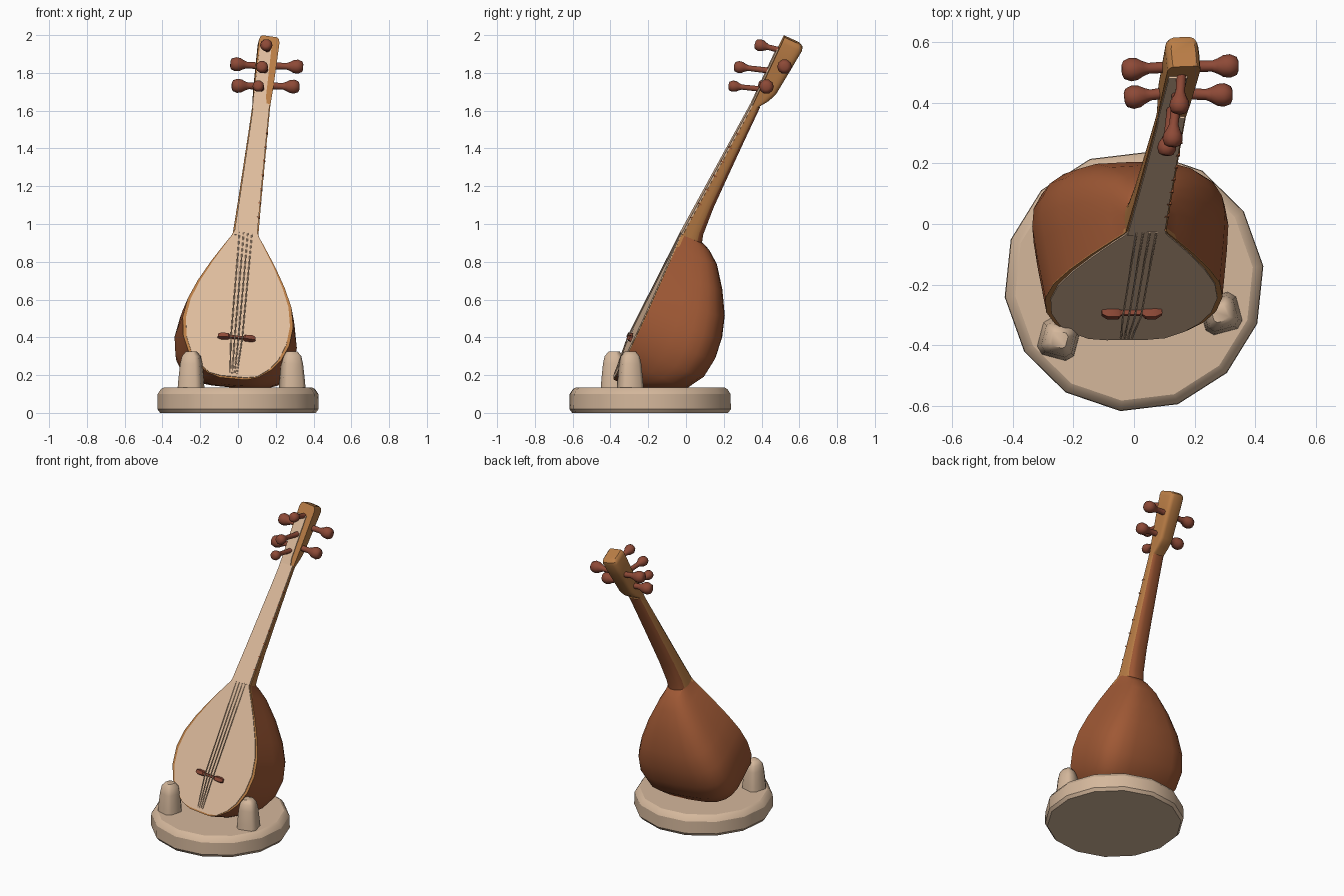
import bpy, bmesh, math
from mathutils import Vector, Matrix

if "Cube" in bpy.data.objects:
    bpy.data.objects.remove(bpy.data.objects["Cube"])


def material(name, c):
    m = bpy.data.materials.new(name)
    m.diffuse_color = (*c, 1)
    m.use_nodes = True
    m.node_tree.nodes["Principled BSDF"].inputs["Base Color"].default_value = m.diffuse_color
    return m


BROWN = material("red brown wood", (.345, .098, .035))
OCHRE = material("ochre wood", (.50, .21, .062))
CREAM = material("cream wood", (.75, .515, .345))
STONE = material("pale stand", (.66, .475, .33))
PEG = material("dark peg wood", (.27, .068, .038))


def finish(name, bm, mats, angle=35):
    bmesh.ops.remove_doubles(bm, verts=bm.verts, dist=1e-5)
    bmesh.ops.recalc_face_normals(bm, faces=bm.faces)
    me = bpy.data.meshes.new(name)
    bm.to_mesh(me)
    bm.free()
    ob = bpy.data.objects.new(name, me)
    bpy.context.collection.objects.link(ob)
    for m in mats:
        me.materials.append(m)
    for o in bpy.context.selected_objects:
        o.select_set(False)
    bpy.context.view_layer.objects.active = ob
    ob.select_set(True)
    bpy.ops.object.shade_smooth_by_angle(angle=math.radians(angle))
    return ob


def frame(a, b, turn=.05):
    """Local x = sideways, y = out of the soundboard, z = along the axis."""
    u = (b - a).normalized()
    s = Vector((1, turn, -.11))
    s = (s - u * s.dot(u)).normalized()
    n = s.cross(u)
    return Matrix.Translation(a) @ Matrix((s, n, u)).transposed().to_4x4()


def loft(name, rings, mats, mat, rule=None, angle=35):
    """Skin closed rings of local points; rule(i) gives the material of strip i."""
    bm = bmesh.new()
    rows = [[bm.verts.new(mat @ Vector(p)) for p in r] for r in rings]
    k = len(rows[0])
    for a, b in zip(rows, rows[1:]):
        for i in range(k):
            f = bm.faces.new((a[i], a[(i + 1) % k], b[(i + 1) % k], b[i]))
            f.material_index = rule(i) if rule else 0
    bm.faces.new(rows[0])
    bm.faces.new(rows[-1])
    return finish(name, bm, mats, angle)


def section(t, w, d, bulge, p, n=14):
    """D-shaped cross-section, flat in front and rounded behind."""
    pts = []
    for i in range(n + 1):
        a = math.pi * i / n
        c, s = math.cos(a), max(math.sin(a), 0)
        pts.append((w * math.copysign(abs(c) ** p, c) * (1 + bulge * s), -d * s ** p, t))
    return pts


def strip(t, w0, w1, y0, y1):
    return [(w0, y0, t), (w1, y0, t), (w1, y1, t), (w0, y1, t)]


# axis: body bottom, neck joint, head start, head top
B, J = Vector((-.025, -.37, .2)), Vector((.041, -.02, .95))
T, H = Vector((.123, .345, 1.62)), Vector((.168, .518, 1.99))
body_m, neck_m, head_m = frame(B, J, 0), frame(J, T), frame(T, H)
BL, NL, HL = (J - B).length, (T - J).length, (H - T).length

# bowl body: (t, half width, depth)
KEYS = [(-.022, .07, .08), (0, .135, .15), (.05, .20, .265), (.11, .246, .372), (.2, .282, .425),
        (.31, .294, .438), (.42, .276, .424), (.53, .232, .388), (.65, .170, .318),
        (.76, .105, .235), (.81, .074, .168), (BL, .066, .118)]
loft("bowl_body", [section(t, w, d, .42 if t < .7 else .3 if t < .8 else .05, .64) for t, w, d in KEYS],
     [BROWN, OCHRE], body_m, lambda i: int(i == 14))

# soundboard with ochre rim
loft("soundboard_rim", [strip(t, -w, w, -.012, .004) for t, w, d in KEYS], [OCHRE], body_m)
loft("soundboard", [strip(max(t, -.012), -w * .94, w * .94, 0, .009) for t, w, d in KEYS], [CREAM], body_m)

# neck: ochre sides and brown back
neck = [(-.02, .068, .125), (.05, .066, .10), (.2, .061, .08), (.4, .056, .066),
        (.6, .051, .053), (NL + .02, .047, .042)]
loft("neck", [section(t, w, d, .05, .65) for t, w, d in neck], [OCHRE, BROWN], neck_m,
     lambda i: int(3 <= i <= 10))
loft("fingerboard", [strip(t, -w * .9, w * .9, -.003, .008) for t, w, d in neck], [CREAM], neck_m)

# fret ends along the right edge of the neck
for k in range(7):
    t = .1 + k * .085
    w = .064 - t * .022
    loft("fret_end", [strip(q, w * .8, w + .002, -.012, .009) for q in (t, t + .007)], [BROWN], neck_m)

# peg head
head = [(-.03, .046, .03), (.02, .047, .035), (.07, .049, .07), (.12, .051, .09), (.295, .054, .108),
        (.385, .055, .117), (.405, .05, .112), (.415, .04, .095)]
loft("peg_head", [section(t, w, d, .12, .45) for t, w, d in head], [OCHRE], head_m)
loft("head_plate", [strip(t, -.046, x, -.003, .007) for t, x in ((-.02, .035), (.06, .018), (.34, .016))],
     [CREAM], head_m)


def peg(tip, root, scale=1.0):
    """Turned peg from its round tip to its root in the head."""
    tip, root = Vector(tip), Vector(root)
    L = (root - tip).length
    m = Matrix.Translation(tip) @ (root - tip).to_track_quat('Z', 'Y').to_matrix().to_4x4()
    prof = [(0, .016), (.006, .03), (.028, .039), (.05, .036), (.07, .025), (.088, .018),
            (L * .9, .019), (L, .024)]
    rings = [[(r * scale * math.cos(j * math.pi / 5), r * scale * math.sin(j * math.pi / 5),
               t * scale if t < .089 else t) for j in range(10)] for t, r in prof]
    loft("tuning_peg", rings, [PEG], m, angle=50)


# side pegs and front pegs
peg((-.04, .508, 1.848), (.14, .52, 1.835))
peg((-.032, .415, 1.732), (.125, .435, 1.73))
peg((.345, .522, 1.832), (.18, .52, 1.838))
peg((.325, .425, 1.726), (.165, .43, 1.732))
peg((.105, .226, 1.732), (.128, .42, 1.712), .8)
peg((.125, .255, 1.834), (.142, .44, 1.812), .85)
peg((.148, .365, 1.953), (.158, .52, 1.915), .85)

# bridge with two wings
loft("bridge", [[(x, 0, .215 - h), (x, 0, .215 + h), (x, d, .215 + h * .6), (x, d, .215 - h * .6)]
                for x, h, d in ((-.1, .014, .022), (-.08, .02, .034), (-.045, .018, .034), (-.035, .01, .024),
                                (.035, .01, .024), (.045, .018, .034), (.08, .02, .034), (.1, .014, .022))],
     [PEG], body_m)


# strings run from the tail over the bridge to the neck joint
def string_part(a, b):
    m = Matrix.Translation(a) @ (b - a).to_track_quat('Z', 'Y').to_matrix().to_4x4()
    rings = [[(.0035 * math.cos(j * 1.2566), .0035 * math.sin(j * 1.2566), z) for j in range(5)]
             for z in (0, (b - a).length)]
    loft("string", rings, [CREAM], m, angle=80)


for k in (-1.5, -.5, .5, 1.5):
    path = [body_m @ Vector((k * .012, .009, .005)), body_m @ Vector((k * .02, .029, .215)),
            body_m @ Vector((k * .022, .009, BL))]
    for a, b in zip(path, path[1:]):
        string_part(a, b)

# round stand, 14 sided
loft("stand_base", [[(r * math.cos(math.radians(264) + j * math.tau / 14),
                      r * math.sin(math.radians(264) + j * math.tau / 14), z) for j in range(14)]
                    for z, r in ((0, .415), (.02, .43), (.1, .428), (.125, .412), (.135, .395))],
     [STONE], Matrix.Translation((0, -.19, 0)), angle=28)

# two tapered rest posts
for x, y, lean, rot in ((-.25, -.38, .01, -15), (.288, -.295, -.01, 15)):
    rings = []
    for z, a in ((.11, .064), (.17, .06), (.26, .052), (.3, .044), (.325, .026)):
        c = a * .65
        rings.append([(px + lean * z, py, z) for px, py in
                      ((a, c), (c, a), (-c, a), (-a, c), (-a, -c), (-c, -a), (c, -a), (a, -c))])
    loft("rest_post", rings, [STONE],
         Matrix.Translation((x, y, 0)) @ Matrix.Rotation(math.radians(rot), 4, 'Z'), angle=50)
